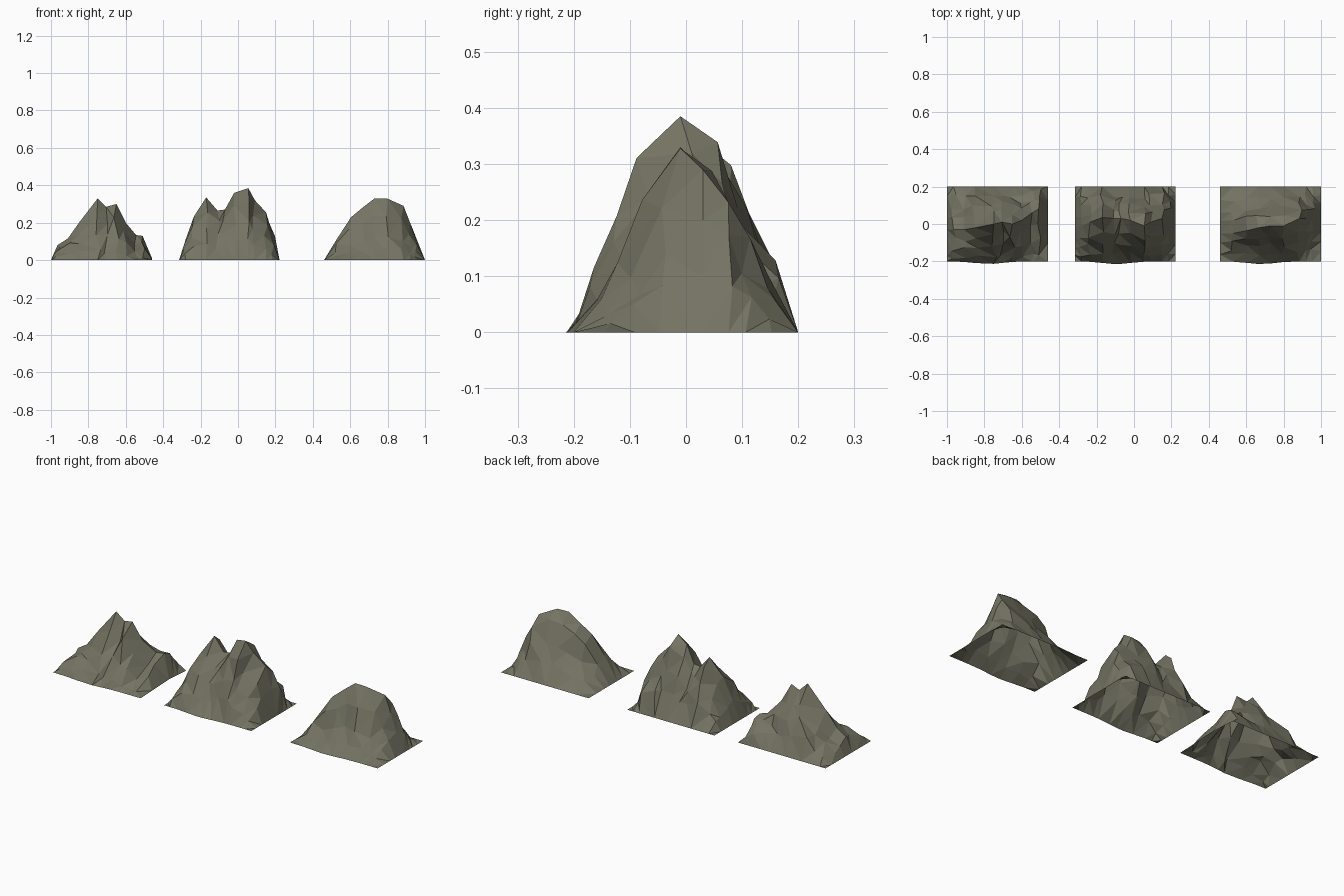
import bpy, bmesh, math, random

if "Cube" in bpy.data.objects:
    bpy.data.objects.remove(bpy.data.objects["Cube"])

# one flat stone colour
rock = bpy.data.materials.new("grey_olive_rock")
rock.diffuse_color = (0.175, 0.172, 0.125, 1)
rock.use_nodes = True
rock.node_tree.nodes["Principled BSDF"].inputs["Base Color"].default_value = rock.diffuse_color

HALF = 0.2  # half depth of every base

# cross-sections from front foot, over the ridge, to back foot: (reach, height)
STEEP = [(-1, 0), (-.82, .27), (-.6, .53), (-.35, .78), (0, 1),
         (.27, .86), (.5, .6), (.74, .36), (1, 0)]
ROUGH = [(-1, 0), (-.84, .17), (-.6, .42), (-.3, .73), (0, 1),
         (.28, .76), (.52, .54), (.78, .3), (1, 0)]
CLIFF = [(-1, 0), (-.76, .18), (-.53, .38), (-.33, .72), (0, 1),
         (.27, .84), (.45, .55), (.72, .27), (1, 0)]


def mountain(name, ridge, section, bumps, jitter, seed):
    """Loft the cross-section along a ridge line of (x, y, z) points; open below."""
    rng = random.Random(seed)
    bm = bmesh.new()
    x0, x1 = ridge[0][0], ridge[-1][0]
    last_c, last_r = len(ridge) - 1, len(section) - 1
    grid = []
    for c, (rx, ry, rz) in enumerate(ridge):
        column = []
        for r, (t, k) in enumerate(section):
            x, z = rx, rz * k
            y = ry + t * (HALF - ry) if t > 0 else ry + t * (HALF + ry)
            if 0 < c < last_c and 0 < r < last_r:
                # side spurs raise the slope locally
                for bx, by, bh, br in bumps:
                    z += bh * math.exp(-((x - bx) ** 2 + (y - by) ** 2) / br ** 2)
                if t != 0:
                    x += rng.uniform(-jitter, jitter)
                    y += rng.uniform(-jitter, jitter)
                    z = max(0.01, z + rng.uniform(-jitter, jitter))
            elif r == 0:
                # front foot bows out a little left of the middle
                y -= 0.014 * math.exp(-((x - x0 - 0.22) / 0.1) ** 2) * (0 < c < last_c)
            column.append(bm.verts.new((x, y, z)))
        grid.append(column)
    for a, b in zip(grid, grid[1:]):
        for r in range(last_r):
            bm.faces.new((a[r], b[r], b[r + 1], a[r + 1]))
    bmesh.ops.triangulate(bm, faces=bm.faces)
    bmesh.ops.recalc_face_normals(bm, faces=bm.faces)
    if sum(f.normal.z for f in bm.faces) < 0:
        bmesh.ops.reverse_faces(bm, faces=bm.faces)
    mesh = bpy.data.meshes.new(name)
    bm.to_mesh(mesh)
    bm.free()
    mesh.materials.append(rock)
    bpy.context.collection.objects.link(bpy.data.objects.new(name, mesh))


# left mountain: low, broken, with spurs at its corners
mountain("left_mountain",
         [(-1, -.03, 0), (-.965, -.03, .08), (-.91, -.03, .115), (-.85, -.02, .2),
          (-.75, 0, .33), (-.705, .01, .285), (-.65, 0, .30), (-.6, .02, .2),
          (-.545, .06, .13), (-.51, .08, .12), (-.46, .05, .01)],
         ROUGH,
         [(-.92, -.14, .03, .05), (-.86, .17, .07, .05), (-.53, .13, .03, .05)],
         0.015, 4)

# middle mountain: tallest, twin peaks with a saddle
mountain("middle_mountain",
         [(-.315, -.02, 0), (-.28, -.01, .11), (-.235, .01, .235), (-.17, .035, .335),
          (-.11, .03, .265), (-.07, .03, .27), (-.02, .02, .36), (.055, -.01, .385),
          (.09, .01, .32), (.15, .03, .255), (.185, .03, .14), (.222, .03, 0)],
         STEEP, [], 0.013, 7)

# right mountain: broad summit with cliffs above a gentler apron
mountain("right_mountain",
         [(.46, -.05, 0), (.53, -.05, .115), (.605, -.035, .23), (.665, -.02, .28),
          (.73, -.01, .33), (.8, -.01, .328), (.885, .03, .29), (.92, .03, .2),
          (.955, .03, .1), (1, .03, 0)],
         CLIFF, [], 0.013, 12)
